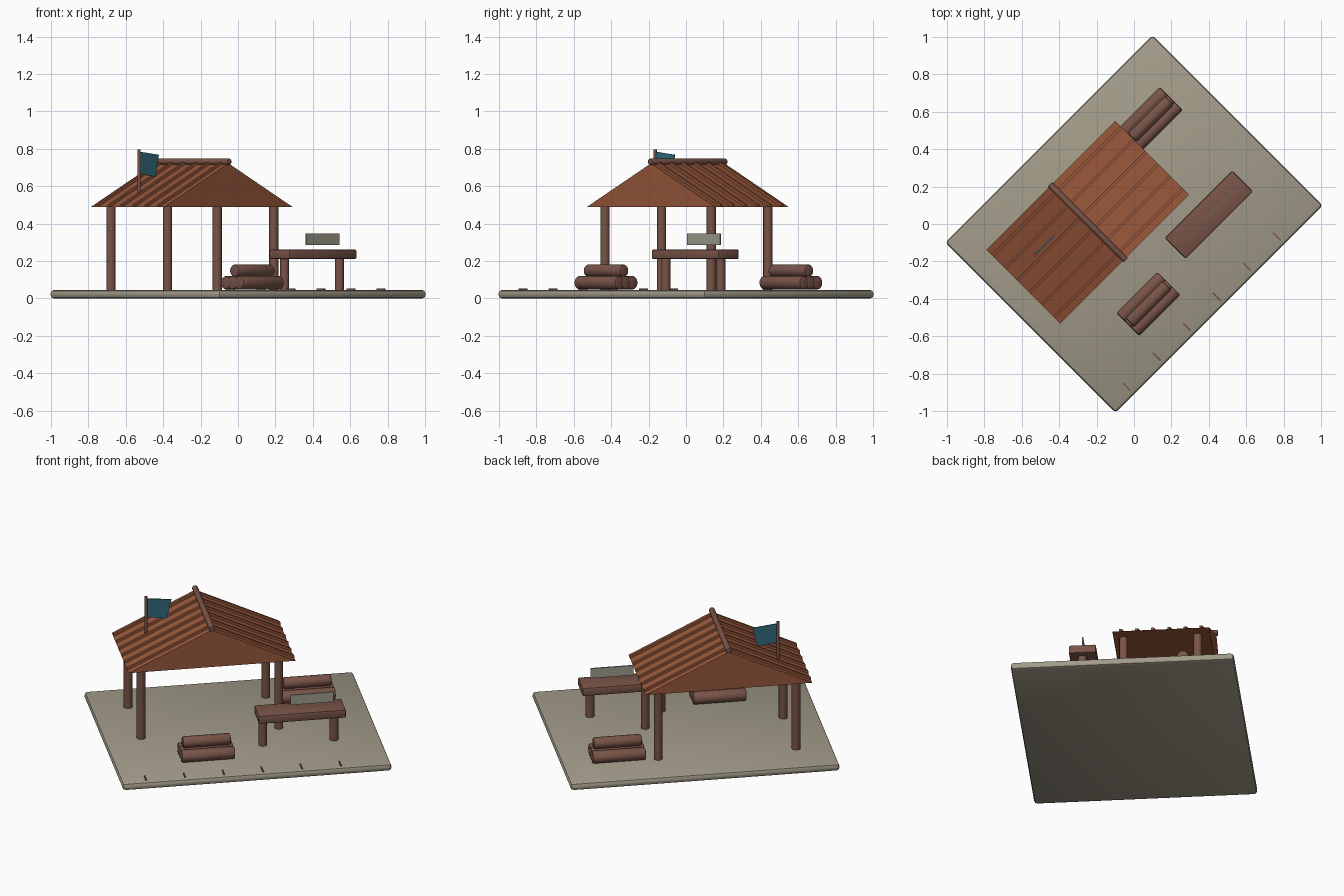
import bpy, bmesh, math
from mathutils import Matrix, Vector

if "Cube" in bpy.data.objects:
    bpy.data.objects.remove(bpy.data.objects["Cube"])


def material(name, rgb):
    m = bpy.data.materials.new(name)
    m.diffuse_color = (*rgb, 1)
    m.use_nodes = True
    m.node_tree.nodes["Principled BSDF"].inputs["Base Color"].default_value = m.diffuse_color
    return m


STONE = material("stone", (0.36, 0.33, 0.25))
PLATE = material("pale_grey", (0.35, 0.34, 0.27))
WOOD = material("dark_wood", (0.19, 0.088, 0.064))
ROOF = material("roof_clay", (0.32, 0.098, 0.045))
CLOTH = material("blue_cloth", (0.035, 0.15, 0.215))

# Everything is laid out square, then turned 45 degrees about z
TURN = Matrix.Rotation(math.radians(45), 4, 'Z')


def finish(name, bm, mat, place, bevel=0, segments=2, smooth=True):
    bmesh.ops.recalc_face_normals(bm, faces=bm.faces)
    if bevel:
        sharp = [e for e in bm.edges if e.calc_face_angle(0) > math.radians(50)]
        bmesh.ops.bevel(bm, geom=sharp, offset=bevel, segments=segments,
                        profile=0.5, affect='EDGES')
    me = bpy.data.meshes.new(name)
    bm.to_mesh(me)
    bm.free()
    me.materials.append(mat)
    ob = bpy.data.objects.new(name, me)
    bpy.context.collection.objects.link(ob)
    ob.matrix_world = TURN @ place
    if smooth:
        bpy.ops.object.select_all(action='DESELECT')
        ob.select_set(True)
        bpy.context.view_layer.objects.active = ob
        bpy.ops.object.shade_smooth_by_angle(angle=math.radians(40))
    return ob


def box(name, lo, hi, mat, bevel=0):
    lo, hi = Vector(lo), Vector(hi)
    bm = bmesh.new()
    bmesh.ops.create_cube(bm, size=1)
    bmesh.ops.scale(bm, vec=hi - lo, verts=bm.verts)
    return finish(name, bm, mat, Matrix.Translation((lo + hi) / 2), bevel, smooth=bevel > 0)


def rod(name, a, b, r, mat, bevel=0, sides=14):
    a, b = Vector(a), Vector(b)
    bm = bmesh.new()
    bmesh.ops.create_cone(bm, cap_ends=True, segments=sides, radius1=r, radius2=r,
                          depth=(b - a).length)
    spin = (b - a).to_track_quat('Z', 'Y').to_matrix().to_4x4()
    return finish(name, bm, mat, Matrix.Translation((a + b) / 2) @ spin, bevel)


def extrude_profile(name, pts, y0, y1, mat):
    """Extrude an x-z outline along y."""
    bm = bmesh.new()
    face = bm.faces.new([bm.verts.new((x, y0, z)) for x, z in pts])
    out = bmesh.ops.extrude_face_region(bm, geom=[face])
    moved = [v for v in out["geom"] if isinstance(v, bmesh.types.BMVert)]
    bmesh.ops.translate(bm, vec=(0, y1 - y0, 0), verts=moved)
    return finish(name, bm, mat, Matrix(), smooth=False)


# Ground slab
TOP = 0.046
box("ground_slab", (-0.784, -0.643, 0), (0.784, 0.643, TOP), STONE, 0.018)

# Shelter posts
for x in (-0.573, 0.231):
    for y in (-0.04, 0.388):
        rod("shelter_post", (x, y, TOP - 0.01), (x, y, 0.5), 0.025, WOOD)

# Gabled roof
X0, X1, Y0, Y1 = -0.655, 0.318, -0.097, 0.46
MID, EAVE, PEAK = (X0 + X1) / 2, 0.488, 0.722
extrude_profile("roof", [(X0, EAVE), (X1, EAVE), (MID, PEAK)], Y0, Y1, ROOF)

# Raised battens running down both slopes
for end in (X0, X1):
    for i in range(6):
        y = Y0 + (Y1 - Y0) * (i + 0.5) / 6
        extrude_profile("roof_batten", [(end, EAVE), (MID, PEAK), (MID, PEAK + 0.014),
                                        (end, EAVE + 0.014)], y - 0.008, y + 0.008, ROOF)

# Ridge pole
rod("ridge_pole", (MID, Y0 - 0.008, 0.731), (MID, Y1 + 0.008, 0.731), 0.017, WOOD, 0.004)

# Flag and its pole
FX, FY = -0.491, 0.258
rod("flag_pole", (FX, FY, 0.545), (FX, FY, 0.797), 0.009, WOOD, sides=10)
extrude_profile("flag", [(FX, 0.785), (FX + 0.148, 0.768), (FX + 0.122, 0.65), (FX, 0.668)],
                FY - 0.003, FY + 0.003, CLOTH)

# Table with two legs and a small upright sign
box("table_top", (0.064, -0.326, 0.21), (0.573, -0.17, 0.262), WOOD, 0.008)
for x in (0.1, 0.515):
    rod("table_leg", (x, -0.252, TOP - 0.01), (x, -0.252, 0.215), 0.025, WOOD)
box("sign_plate", (0.262, -0.256, 0.285), (0.513, -0.248, 0.347), PLATE)

# Log piles: three below, one on top
for cx, cy in ((-0.248, -0.357), (0.46, 0.333)):
    for dy, z, half in ((-0.051, 0.084, 0.155), (0, 0.084, 0.155), (0.051, 0.084, 0.155),
                        (0, 0.148, 0.14)):
        r = 0.037 if z < 0.1 else 0.034
        rod("log", (cx - half, cy + dy, z), (cx + half, cy + dy, z), r, WOOD, 0.009)

# Short marker strips along the slab edge
for i in range(6):
    x = -0.643 + 0.227 * i
    box("edge_marker", (x - 0.004, -0.618, TOP - 0.004), (x + 0.004, -0.558, TOP + 0.006), WOOD)
